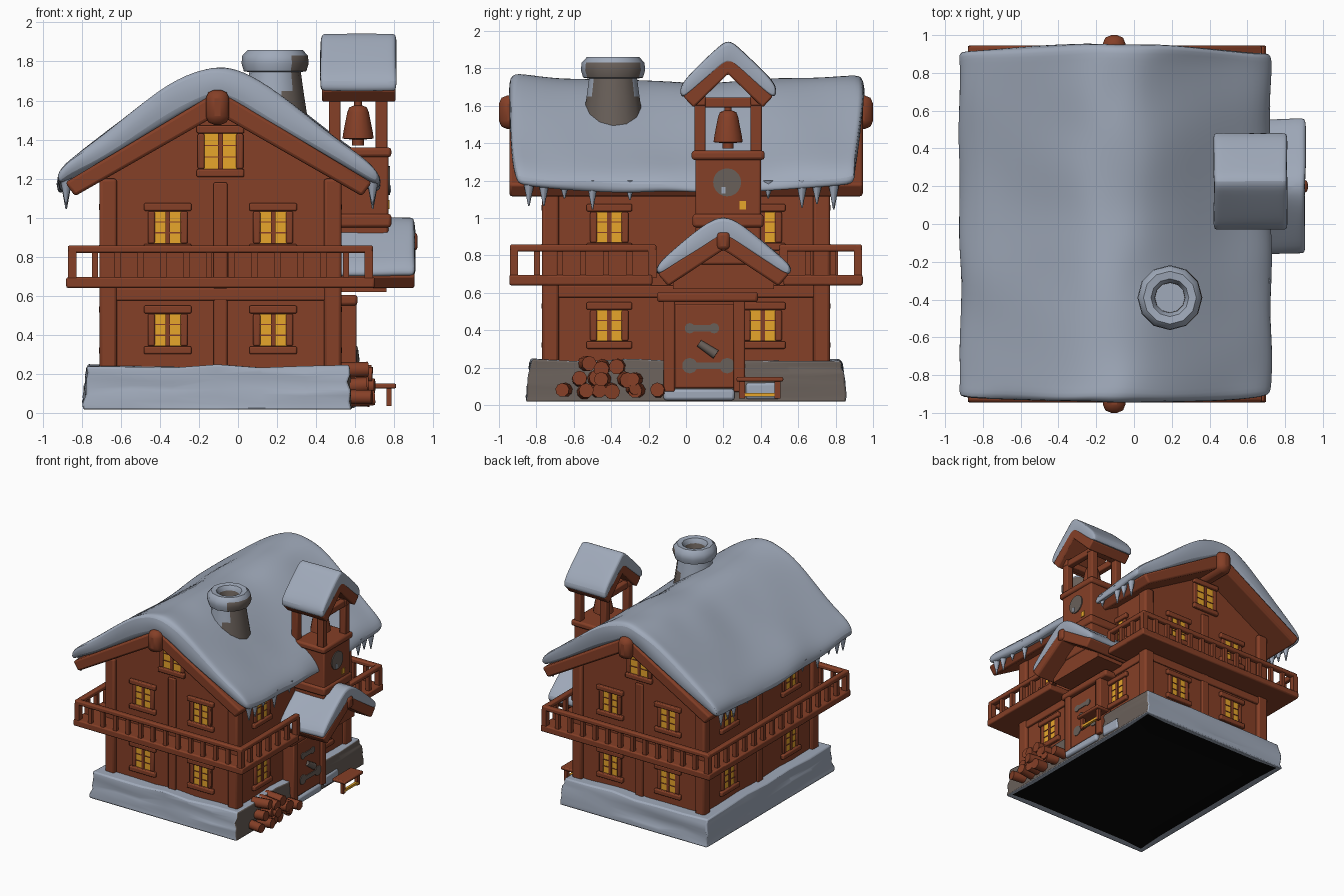
import bpy, bmesh, math, random
from mathutils import Matrix, Vector

random.seed(4)
if "Cube" in bpy.data.objects:
    bpy.data.objects.remove(bpy.data.objects["Cube"])

def material(name, r, g, b):
    m = bpy.data.materials.new(name)
    m.use_nodes = True
    m.diffuse_color = (r, g, b, 1)
    m.node_tree.nodes["Principled BSDF"].inputs["Base Color"].default_value = (r, g, b, 1)
    return m

WOOD = material("warm brown wood", 0.235, 0.05, 0.02)
SNOW = material("blue grey snow", 0.35, 0.4, 0.49)
STONE = material("brown grey stone", 0.14, 0.115, 0.1)
GLOW = material("window yellow", 0.82, 0.39, 0.025)
DARK = material("black underside", 0.002, 0.002, 0.002)
parts = []

def finish(name, bm, mats, bevel=0, sub=0, xform=None):
    """Turn a bmesh into a named object with optional modifiers."""
    if xform:
        bm.transform(xform)
    bmesh.ops.recalc_face_normals(bm, faces=bm.faces)
    me = bpy.data.meshes.new(name)
    bm.to_mesh(me)
    bm.free()
    for m in mats:
        me.materials.append(m)
    ob = bpy.data.objects.new(name, me)
    bpy.context.scene.collection.objects.link(ob)
    if bevel:
        mod = ob.modifiers.new("Bevel", 'BEVEL')
        mod.width, mod.segments, mod.limit_method = bevel, 2, 'ANGLE'
    if sub:
        mod = ob.modifiers.new("Subdivision", 'SUBSURF')
        mod.levels = mod.render_levels = sub
    parts.append(ob)
    return ob

def box(name, x, y, z, mat=WOOD, bevel=0.008, xform=None):
    """Box from three (low, high) ranges."""
    bm = bmesh.new()
    bmesh.ops.create_cube(bm, size=1)
    for v in bm.verts:
        v.co = [r[0] if c < 0 else r[1] for r, c in zip((x, y, z), v.co)]
    return finish(name, bm, [mat], bevel, 0, xform)

def rod(name, a, b, r1, r2, mat=WOOD, sides=10):
    """Round bar or cone between two points."""
    a, b = Vector(a), Vector(b)
    bm = bmesh.new()
    bmesh.ops.create_cone(bm, cap_ends=True, segments=sides, radius1=r1, radius2=r2, depth=(b - a).length)
    turn = (b - a).to_track_quat('Z', 'Y').to_matrix().to_4x4()
    return finish(name, bm, [mat], xform=Matrix.Translation((a + b) / 2) @ turn)

def gable(name, axis, mid, top, bottom, stations, mat, jitter=0, sag=0, taper=0, sub=0, bevel=0):
    """Loft a mirrored half profile (offset, height) along x or y."""
    full = lambda half: [(-u, z) for u, z in reversed(half[1:])] + half
    ring = full(top) + full(bottom)[::-1]
    n, bm, rows = len(ring), bmesh.new(), []
    centre = (stations[0] + stations[-1]) / 2
    half_len = (stations[-1] - stations[0]) / 2
    for s in stations:
        drop = sag * max(0, 1 - abs(s - centre) / half_len) ** 0.7
        row = []
        for u, z in ring:
            wob = [random.uniform(-jitter, jitter) for _ in range(3)]
            t = centre + (s - centre) * (1 - taper * (u / top[-1][0]) ** 2)
            p = (mid + u, t, z - drop) if axis == 'y' else (t, mid + u, z - drop)
            row.append(bm.verts.new(Vector(p) + Vector(wob)))
        rows.append(row)
    for r, q in zip(rows, rows[1:]):
        for i in range(n):
            bm.faces.new((r[i], r[(i + 1) % n], q[(i + 1) % n], q[i]))
    for r in (rows[0], rows[-1]):
        for i in range(n // 2 - 1):
            bm.faces.new((r[i], r[i + 1], r[n - 2 - i], r[n - 1 - i]))
    return finish(name, bm, [mat], bevel, sub)

def lathe(name, centre, profile, mats, sides=12, rule=None):
    """Spin (radius, height) points about a vertical axis."""
    bm, rows = bmesh.new(), []
    for r, z in profile:
        rows.append([bm.verts.new((centre[0] + r * math.cos(k * math.tau / sides),
                                   centre[1] + r * math.sin(k * math.tau / sides), z)) for k in range(sides)])
    for a, b in zip(rows, rows[1:]):
        for k in range(sides):
            bm.faces.new((a[k], a[(k + 1) % sides], b[(k + 1) % sides], b[k]))
    bm.faces.new(rows[-1])
    if rule:
        for f in bm.faces:
            f.material_index = rule(f.calc_center_median() - Vector((centre[0], centre[1], 0)))
    return finish(name, bm, mats)

# Snow-banked foundation: stone on the door side, dark inside a snowy rim underneath
bm = bmesh.new()
bmesh.ops.create_cube(bm, size=1)
bmesh.ops.subdivide_edges(bm, edges=bm.edges[:], cuts=5, use_grid_fill=True)
for v in bm.verts:
    flare = 0.975 + 0.03 * (0.5 - v.co.z)
    v.co = (-0.105 + v.co.x * 1.37 * flare, v.co.y * 1.7 * flare, 0.128 + v.co.z * 0.226)
    if v.co.z > 0.03:
        v.co += Vector([random.uniform(-0.01, 0.01) for _ in range(3)])
bm.normal_update()
for f in bm.faces:
    f.material_index = int(f.normal.x > 0.6)
under = [f for f in bm.faces if f.normal.z < -0.7]
bmesh.ops.inset_region(bm, faces=under, thickness=0.05, depth=-0.01)
for f in under:
    f.material_index = 2
finish("foundation", bm, [SNOW, STONE, DARK], bevel=0.025)

# House walls and roof
gable("house_walls", 'y', -0.09, [(0, 1.58), (0.59, 1.2)], [(0, 0.2), (0.59, 0.2)], [-0.74, 0.74], WOOD)
gable("roof_boards", 'y', -0.1, [(0, 1.65), (0.785, 1.18)], [(0, 1.53), (0.735, 1.11)], [-0.945, 0.945], WOOD, bevel=0.015)
gable("roof_snow", 'y', -0.1,
      [(0, 1.775), (0.12, 1.76), (0.28, 1.68), (0.6, 1.42), (0.77, 1.3), (0.835, 1.215)],
      [(0, 1.63), (0.12, 1.56), (0.28, 1.48), (0.6, 1.29), (0.76, 1.2), (0.815, 1.165)],
      [-0.955, -0.9, -0.7, -0.5, -0.3, -0.1, 0.1, 0.3, 0.5, 0.7, 0.9, 0.955], SNOW, 0.018, 0.05, 0.05, 2)
box("ridge_beam", (-0.165, -0.045), (-1, 1), (1.475, 1.655), bevel=0.045)

# Wall frame on four sides: local x runs along the wall, local -y points out
SIDES = {"front": (0, 0.74, 0.59), "right": (90, 0.59, 0.74), "back": (180, 0.74, 0.59), "left": (-90, 0.59, 0.74)}

def window(name, u, z, d, place, w=0.14, h=0.165):
    box(name + "_glass", (u - w / 2, u + w / 2), (-d - 0.012, -d), (z - h / 2, z + h / 2), GLOW, 0, place)
    for s in (-1, 1):
        e, top = u + s * (w / 2 + 0.014), z + s * (h / 2 + 0.022)
        box(name + "_jamb", (e - 0.018, e + 0.018), (-d - 0.022, -d), (z - h / 2, z + h / 2), xform=place)
        box(name + "_ledge", (u - 0.122, u + 0.122), (-d - 0.032, -d), (top - 0.02, top + 0.02), xform=place)
    box(name + "_mullion", (u - 0.012, u + 0.012), (-d - 0.02, -d), (z - h / 2, z + h / 2), bevel=0, xform=place)
    for s in (-1, 1):
        box(name + "_bar", (u - w / 2, u + w / 2), (-d - 0.017, -d), (z + s * h / 6 - 0.003, z + s * h / 6 + 0.003), bevel=0, xform=place)

for side, (angle, d, half) in SIDES.items():
    place = Matrix.Translation((-0.09, 0, 0)) @ Matrix.Rotation(math.radians(angle), 4, 'Z')
    for s in (-1, 1):
        u = s * 0.41 if half > 0.7 else s * 0.27
        window(side + "_lower_window", u, 0.425, d, place)
        window(side + "_upper_window", u, 0.95, d, place)
        box(side + "_corner_post", sorted((s * (half - 0.06), s * (half + 0.03))), (-d - 0.03, -d + 0.04), (0.2, 1.2), bevel=0.015, xform=place)
    if side in ("front", "back"):
        window(side + "_gable_window", 0, 1.34, d, place, 0.17, 0.18)
    if side != "right":
        box(side + "_middle_post", (-0.035, 0.035), (-d - 0.02, -d), (0.22, 1.18), xform=place)
    box(side + "_wall_beam", (-half, half), (-d - 0.022, -d), (0.575, 0.64), xform=place)

# Balcony deck and railings, broken by the porch on the door side
def balcony(name, x, y, a, b):
    box(name + "_deck", x, y, (0.64, 0.695), bevel=0.01)
    lo = [min(p, q) - 0.022 for p, q in zip(a, b)]
    hi = [max(p, q) + 0.022 for p, q in zip(a, b)]
    box(name + "_rail", (lo[0], hi[0]), (lo[1], hi[1]), (0.82, 0.858), bevel=0.01)
    steps = round((Vector(b) - Vector(a)).length / 0.12)
    for i in range(steps + 1):
        x, y = Vector(a).lerp(Vector(b), i / steps)
        w = 0.022 if i in (0, steps) else 0.016
        box(name + "_baluster", (x - w, x + w), (y - w, y + w), (0.68, 0.83), bevel=0)

for side, s in (("front", -1), ("back", 1)):
    balcony(side + "_balcony", (-0.88, 0.7), sorted((s * 0.73, s * 0.945)), (-0.85, s * 0.92), (0.67, s * 0.92))
for side, x, edge, runs in (("left", (-0.88, -0.66), -0.85, [(-0.92, 0.92)]),
                            ("right", (0.48, 0.7), 0.67, [(-0.92, -0.18), (0.52, 0.92)])):
    for y in runs:
        balcony(side + "_balcony", x, y, (edge, y[0]), (edge, y[1]))

# Icicles on both eaves
for x in (-0.88, 0.69):
    for y, length in ((-0.84, 0.11), (-0.76, 0.11), (-0.65, 0.07), (-0.5, 0.13), (-0.3, 0.08),
                      (0.44, 0.07), (0.62, 0.12), (0.7, 0.1), (0.79, 0.13)):
        rod("icicle", (x, y, 1.2), (x, y, 1.175 - length), 0.032, 0.004, SNOW, 8)

# Chimney: snow on its sheltered side, stone towards the door
lathe("chimney", (0.19, -0.39), [(0.18, 1.42), (0.165, 1.52), (0.145, 1.65), (0.13, 1.76)], [SNOW, STONE], 14,
      lambda p: int(p.x > 0.06))
lathe("chimney_cap", (0.19, -0.39), [(0.1, 1.74), (0.16, 1.75), (0.172, 1.79), (0.168, 1.83), (0.14, 1.86),
      (0.1, 1.855), (0.08, 1.82), (0.075, 1.6)], [SNOW, STONE], 12,
      lambda p: int(p.xy.length < 0.08 or (p.x > 0.11 and 1.76 < p.z < 1.83)))

# Bell tower
CY = 0.225
box("tower_body", (0.46, 0.77), (0.05, 0.4), (0.75, 1.34), bevel=0.012)
box("tower_skirt", (0.46, 0.785), (0.035, 0.415), (0.95, 1.02), bevel=0.015)
box("tower_belt", (0.455, 0.785), (0.03, 0.42), (1.31, 1.36), bevel=0.015)
for x in (0.495, 0.735):
    for y in (0.075, 0.375):
        box("tower_post", (x - 0.03, x + 0.03), (y - 0.03, y + 0.03), (1.34, 1.66))
    box("tower_tie", (x - 0.025, x + 0.025), (0.06, 0.39), (1.59, 1.645))
for y in (0.075, 0.375):
    box("tower_plate", (0.46, 0.77), (y - 0.03, y + 0.03), (1.6, 1.65))
gable("tower_roof_boards", 'x', CY, [(0, 1.87), (0.24, 1.65)], [(0, 1.77), (0.185, 1.59)], [0.43, 0.808], WOOD, bevel=0.01)
gable("tower_snow", 'x', CY, [(0, 1.96), (0.06, 1.905), (0.2, 1.775), (0.265, 1.7)],
      [(0, 1.84), (0.06, 1.79), (0.2, 1.67), (0.25, 1.635)], [0.42, 0.445, 0.62, 0.79, 0.812], SNOW, 0.004, sub=2)
lathe("bell", (0.615, CY), [(0.03, 1.37), (0.03, 1.4), (0.08, 1.405), (0.075, 1.44), (0.055, 1.54), (0.045, 1.565), (0.02, 1.575), (0.02, 1.62)], [WOOD], 14)
rod("clock_face", (0.765, CY - 0.005, 1.19), (0.778, CY - 0.005, 1.19), 0.075, 0.075, STONE, 20)
box("clock_hand", (0.77, 0.783), (CY - 0.035, CY - 0.015), (1.13, 1.165), SNOW, 0)
box("tower_lamp", (0.77, 0.777), (0.285, 0.32), (1.045, 1.09), GLOW, 0)

# Porch roof over the door
PY = 0.2
gable("porch_boards", 'x', PY, [(0, 0.93), (0.35, 0.7)], [(0, 0.83), (0.295, 0.635)], [0.5, 0.905], WOOD, bevel=0.012)
gable("porch_snow", 'x', PY, [(0, 1.02), (0.1, 0.975), (0.27, 0.825), (0.37, 0.74)],
      [(0, 0.9), (0.1, 0.84), (0.27, 0.735), (0.35, 0.685)], [0.48, 0.52, 0.7, 0.88, 0.91], SNOW, 0.008, sub=2)
gable("porch_gable", 'x', PY, [(0, 0.86), (0.27, 0.66)], [(0, 0.62), (0.27, 0.62)], [0.5, 0.76], WOOD)
box("porch_ridge", (0.5, 0.92), (PY - 0.035, PY + 0.035), (0.83, 0.925), bevel=0.02)

# Door with frame and iron fittings
box("door", (0.5, 0.592), (-0.06, 0.26), (0.09, 0.54))
for y in (-0.09, 0.285):
    box("door_post", (0.5, 0.607), (y - 0.03, y + 0.03), (0.07, 0.56))
box("door_lintel", (0.5, 0.612), (-0.155, 0.385), (0.55, 0.605), bevel=0.015)
box("door_step", (0.5, 0.605), (-0.12, 0.26), (0.025, 0.085), SNOW, 0.015)
for z, end, r in ((0.41, 0.15, 0.028), (0.21, 0.22, 0.042)):
    box("door_hinge", (0.59, 0.598), (0, end), (z - 0.018, z + 0.018), STONE, 0)
    for y in (0.02, end):
        rod("hinge_end", (0.59, y, z), (0.598, y, z), r, r, STONE)
rod("door_latch", (0.595, 0.07, 0.33), (0.597, 0.16, 0.27), 0.02, 0.026, STONE)

# Stacked firewood, loosely piled
for row, count in enumerate((7, 5, 3)):
    for i in range(count):
        y = -0.39 + (i - (count - 1) / 2) * 0.078 - 0.03 * row + random.uniform(-0.015, 0.015)
        z, r = 0.075 + row * 0.068 + random.uniform(-0.01, 0.012), random.uniform(0.034, 0.046)
        tip = Vector((random.uniform(0.66, 0.7), y + random.uniform(-0.03, 0.03), z + random.uniform(-0.012, 0.012)))
        rod("firewood", (0.52, y, z), tip, r, r * 0.95, sides=9)

# Bench beside the door, with a snow bank behind it
box("bench_seat", (0.69, 0.81), (0.27, 0.52), (0.125, 0.15))
for y in (0.3, 0.49):
    box("bench_leg", (0.76, 0.785), (y - 0.016, y + 0.016), (0.035, 0.13), bevel=0)
box("bench_stretcher", (0.765, 0.785), (0.3, 0.49), (0.045, 0.065), GLOW, 0)
box("bench_snow", (0.54, 0.592), (0.32, 0.5), (0.03, 0.12), SNOW, 0.015)

# Smooth shading that keeps hard edges
for ob in parts:
    ob.select_set(True)
bpy.context.view_layer.objects.active = parts[0]
bpy.ops.object.shade_smooth_by_angle(angle=math.radians(50))
